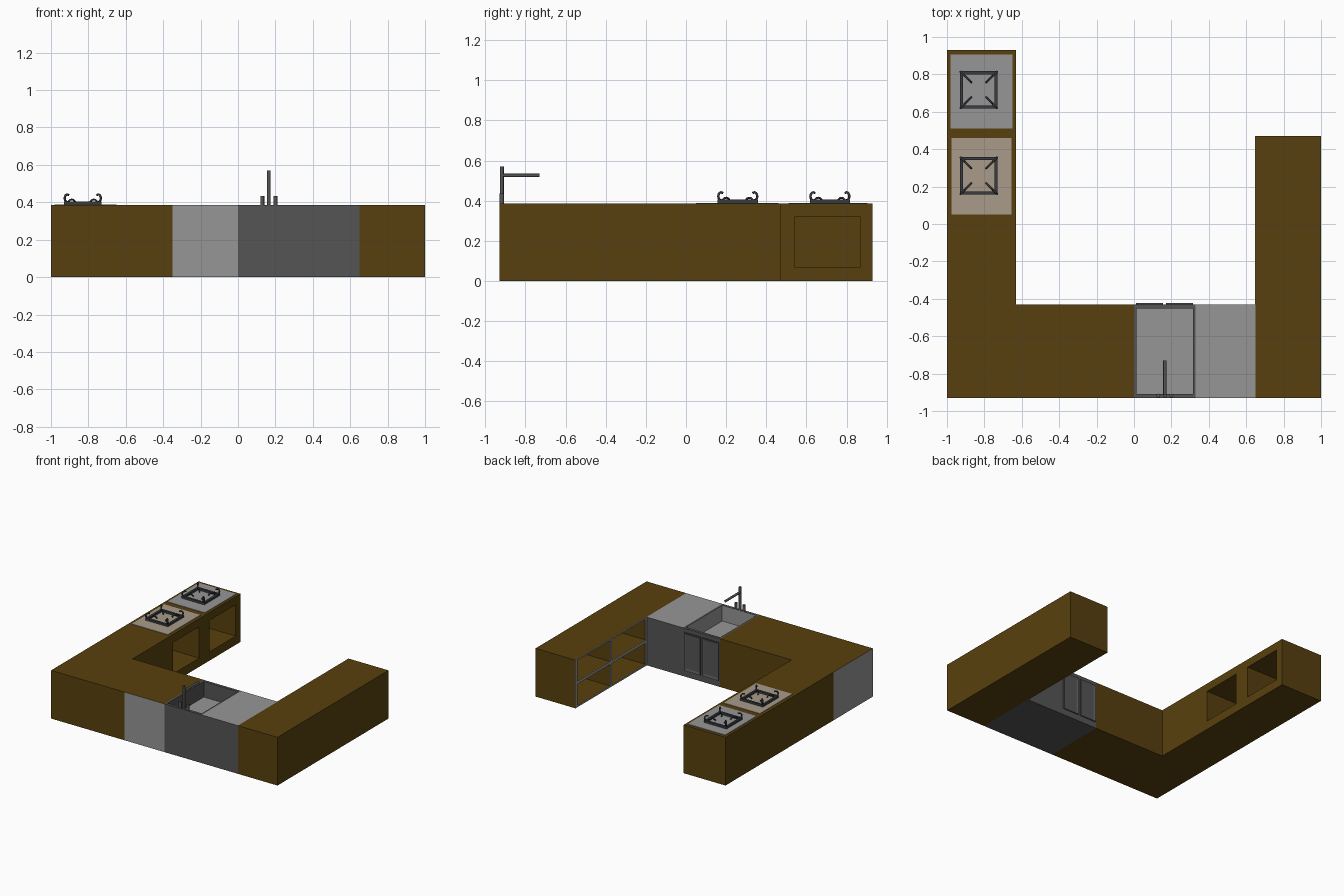
import bpy, bmesh
from math import pi, sin, cos
from mathutils import Vector

cube = bpy.data.objects.get("Cube")
if cube:
    bpy.data.objects.remove(cube, do_unlink=True)


def material(name, rgb):
    m = bpy.data.materials.new(name)
    m.use_nodes = True
    m.diffuse_color = (*rgb, 1)
    bsdf = m.node_tree.nodes["Principled BSDF"]
    bsdf.inputs["Base Color"].default_value = (*rgb, 1)
    bsdf.inputs["Roughness"].default_value = 0.7
    return m


WOOD = material("brown wood", (0.098, 0.051, 0.0044))
LIGHT = material("light grey", (0.305, 0.305, 0.305))
DARK = material("dark grey", (0.091, 0.091, 0.091))
WARM = material("warm beige grey", (0.392, 0.328, 0.255))
IRON = material("iron grey", (0.04, 0.044, 0.05))

TOP = 0.385      # worktop height
FRONT = -0.93    # outer face of the cross run
INNER = -0.43    # inner face of the cross run
ARM = -0.63      # inner face of the cooking arm


def box(name, x, y, z, mat):
    """Axis-aligned box from three (low, high) ranges."""
    bm = bmesh.new()
    bmesh.ops.create_cube(bm, size=1)
    for v in bm.verts:
        v.co = [r[0] if c < 0 else r[1] for c, r in zip(v.co, (x, y, z))]
    me = bpy.data.meshes.new(name)
    bm.to_mesh(me)
    bm.free()
    ob = bpy.data.objects.new(name, me)
    bpy.context.collection.objects.link(ob)
    me.materials.append(mat)
    return ob


def paint(ob, mat, rule):
    """Give a second material to the faces chosen by the rule."""
    ob.data.materials.append(mat)
    slot = len(ob.data.materials) - 1
    for f in ob.data.polygons:
        if rule(f):
            f.material_index = slot


def cut(ob, *ranges):
    """Cut a box-shaped recess out of an object."""
    cutter = box("recess_cutter", *ranges, ob.data.materials[0])
    cutter.hide_render = True
    mod = ob.modifiers.new("recess", 'BOOLEAN')
    mod.operation = 'DIFFERENCE'
    mod.solver = 'EXACT'
    mod.object = cutter
    bpy.context.view_layer.objects.active = ob
    bpy.ops.object.modifier_apply(modifier=mod.name)
    bpy.data.objects.remove(cutter, do_unlink=True)


def tube(name, points, radius, mat, sides=8):
    """Capped round bar swept along a path."""
    cu = bpy.data.curves.new(name, 'CURVE')
    cu.dimensions = '3D'
    cu.bevel_depth = radius
    cu.bevel_resolution = sides // 4
    cu.use_fill_caps = True
    sp = cu.splines.new('POLY')
    sp.points.add(len(points) - 1)
    for p, co in zip(sp.points, points):
        p.co = (*co, 1)
    cu.materials.append(mat)
    ob = bpy.data.objects.new(name, cu)
    bpy.context.collection.objects.link(ob)
    return ob


# Cooking arm with two open oven niches
arm = box("cooking_arm", (-1, ARM), (INNER, 0.93), (0, TOP), WOOD)
for y in (0.08, 0.54):
    cut(arm, (-0.95, ARM + 0.1), (y, y + 0.33), (0.07, 0.32))

# Corner cabinet with a grey outer side
corner = box("corner_cabinet", (-1, ARM), (FRONT, INNER), (0, TOP), WOOD)
paint(corner, LIGHT, lambda f: f.normal.x < -0.9)

# Cross run
box("cross_cabinet", (ARM, -0.35), (FRONT, INNER), (0, TOP), WOOD)
panelled = box("panelled_cabinet", (-0.35, 0), (FRONT, INNER), (0, TOP), WOOD)
paint(panelled, LIGHT, lambda f: f.normal.y < -0.9)
drainer = box("drainer_cabinet", (0.33, 0.65), (FRONT, INNER), (0, TOP), DARK)
paint(drainer, LIGHT, lambda f: f.normal.z > 0.9)

# Sink cabinet with basin
sink = box("sink_cabinet", (0, 0.33), (FRONT, INNER), (0, TOP), DARK)
cut(sink, (0.014, 0.316), (-0.908, -0.452), (0.26, TOP + 0.1))


def light_basin(f):
    c = f.center
    inside = 0.01 < c.x < 0.32 and -0.91 < c.y < -0.45 and 0.25 < c.z < TOP - 0.01
    return inside and (f.normal.z > 0.9 or f.normal.y > 0.9 or f.normal.x < -0.9)


paint(sink, LIGHT, light_basin)

# Sink doors with sunken panels
for i, x in enumerate((0.01, 0.17)):
    door = box(f"sink_door_{i + 1}", (x, x + 0.145), (INNER, INNER + 0.008),
               (0.05, 0.355), DARK)
    bm = bmesh.new()
    bm.from_mesh(door.data)
    face = [f for f in bm.faces if f.normal.y > 0.9]
    bmesh.ops.inset_region(bm, faces=face, thickness=0.025)
    bmesh.ops.translate(bm, verts=face[0].verts, vec=(0, -0.006, 0))
    bm.to_mesh(door.data)
    bm.free()

# Tap
tx, ty = 0.165, -0.918
tube("tap_post", [(tx, ty, TOP), (tx, ty, 0.57)], 0.01, DARK)
tube("tap_spout", [(tx, ty, 0.526), (tx, -0.73, 0.526)], 0.009, DARK)
for side in (-1, 1):
    hx = tx + side * 0.035
    tube("tap_handle", [(hx, ty, TOP), (hx, ty, 0.435)], 0.011, DARK)

# Shelf arm: four open cubbies with grey edging
shelf = box("shelf_arm", (0.65, 1), (FRONT, 0.47), (0, TOP), WOOD)
edge = 0.022
ys = (INNER, 0.02, 0.47)
zs = (0, 0.195, TOP)
for y0, y1 in zip(ys, ys[1:]):
    for z0, z1 in zip(zs, zs[1:]):
        cut(shelf, (0.6, 0.97), (y0 + edge / 2, y1 - edge / 2),
            (z0 + edge / 2, z1 - edge / 2))
for y in (INNER + edge / 2, 0.02, 0.47 - edge / 2):
    box("shelf_upright_edging", (0.646, 0.65), (y - edge / 2, y + edge / 2), (0, TOP), LIGHT)
for z, h in ((0.006, 0.006), (0.195, edge / 2), (TOP - 0.006, 0.006)):
    box("shelf_level_edging", (0.647, 0.65), (INNER, 0.47), (z - h, z + h), LIGHT)


# Hobs: plate, square grate and curled prongs
def hob(name, x, y, centre, mat):
    box(name + "_plate", x, y, (TOP, TOP + 0.004), mat)
    cx, cy = centre
    r, w = 0.1, 0.017
    z = (TOP, TOP + 0.02)
    for s in (-1, 1):
        a, b = sorted((s * r, s * (r - w)))
        box(name + "_grate_bar", (cx + a, cx + b), (cy - r, cy + r), z, IRON)
        box(name + "_grate_bar", (cx - r, cx + r), (cy + a, cy + b), z, IRON)
    for sx in (-1, 1):
        for sy in (-1, 1):
            def place(d, h):
                return (cx + sx * d, cy + sy * d, TOP + h)

            hook = [place(0.083 + 0.014 * sin(t), 0.037 - 0.02 * cos(t))
                    for t in (pi * k / 6 for k in range(8))]
            tube(name + "_outer_prong", hook, 0.006, IRON)
            inner = [place(0.058 + 0.018 * cos(t), 0.012 + 0.018 * sin(t))
                     for t in (pi * k / 6 for k in range(7))]
            tube(name + "_inner_prong", inner, 0.005, IRON)


hob("rear_hob", (-0.98, -0.65), (0.51, 0.905), (-0.83, 0.717), LIGHT)
hob("front_hob", (-0.975, -0.655), (0.05, 0.46), (-0.83, 0.258), WARM)
